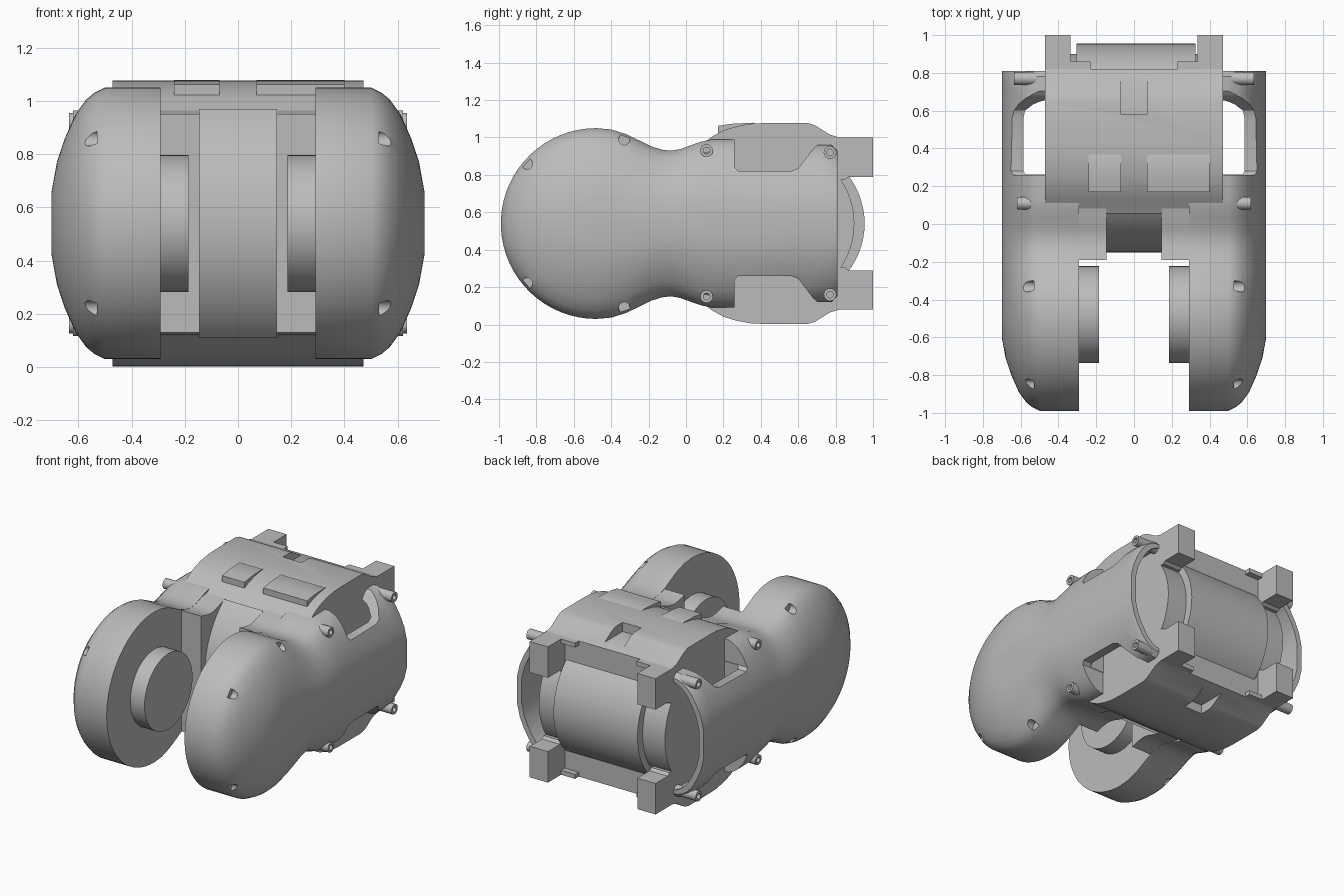
import bpy, bmesh, math
from mathutils import Vector

if "Cube" in bpy.data.objects:
    bpy.data.objects.remove(bpy.data.objects["Cube"], do_unlink=True)

ZC = 0.54       # height of the mirror plane between top and bottom
LOBE_Y = -0.48  # axis of the round front lobes
LOBE_R = 0.51

grey = bpy.data.materials.new("plain_grey")
grey.use_nodes = True
grey.diffuse_color = (0.5, 0.5, 0.5, 1)
grey.node_tree.nodes["Principled BSDF"].inputs["Base Color"].default_value = (0.5, 0.5, 0.5, 1)


def loft(name, rings):
    """Skin a list of equal-length closed rings and cap both ends."""
    bm = bmesh.new()
    loops = [[bm.verts.new(p) for p in ring] for ring in rings]
    n = len(loops[0])
    for a, b in zip(loops, loops[1:]):
        for i in range(n):
            bm.faces.new((a[i], a[(i + 1) % n], b[(i + 1) % n], b[i]))
    bm.faces.new(loops[0])
    bm.faces.new(loops[-1])
    bmesh.ops.recalc_face_normals(bm, faces=bm.faces)
    mesh = bpy.data.meshes.new(name)
    bm.to_mesh(mesh)
    bm.free()
    mesh.materials.append(grey)
    obj = bpy.data.objects.new(name, mesh)
    bpy.context.collection.objects.link(obj)
    return obj


def prism(name, outline, x0, x1):
    """Extrude a (y, z) outline along x."""
    return loft(name, [[(x, y, z) for y, z in outline] for x in (x0, x1)])


def box(name, x, y, z):
    return prism(name, [(y[0], z[0]), (y[1], z[0]), (y[1], z[1]), (y[0], z[1])], *x)


def arc(cy, r, a0, a1, n, cz=ZC):
    step = math.radians(a1 - a0) / n
    a0 = math.radians(a0)
    return [(cy + r * math.cos(a0 + i * step), cz + r * math.sin(a0 + i * step)) for i in range(n + 1)]


def disc(name, y, z, r, x0, x1, n=32):
    return prism(name, arc(y, r, 0, 360 - 360 / n, n - 1, z), x0, x1)


def flip(points):
    return [(y, 2 * ZC - z) for y, z in points]


def finish(obj, cutters=(), mirror=False):
    """Cut, mirror across x, then shade smooth with sharp corners kept."""
    for c in cutters:
        c.hide_render = True
        m = obj.modifiers.new("cut", 'BOOLEAN')
        m.operation, m.solver, m.object = 'DIFFERENCE', 'EXACT', c
    if mirror:
        m = obj.modifiers.new("mirror", 'MIRROR')
        m.use_mirror_merge = False
    dg = bpy.context.evaluated_depsgraph_get()
    mesh = bpy.data.meshes.new_from_object(obj.evaluated_get(dg))
    obj.modifiers.clear()
    obj.data = mesh
    for c in cutters:
        bpy.data.objects.remove(c, do_unlink=True)
    bpy.ops.object.select_all(action='DESELECT')
    obj.select_set(True)
    bpy.context.view_layer.objects.active = obj
    bpy.ops.object.shade_smooth_by_angle(angle=math.radians(32))


# Side shells: outline shrinking toward the outside for a domed flank
DOME = [(0.50, 0), (0.54, 0.02), (0.57, 0.045), (0.61, 0.10), (0.65, 0.19), (0.68, 0.28), (0.70, 0.39)]


def domed(name, half, x_in, dx=0.0):
    upper = [(y, ZC + h) for y, h in half]
    outline = upper + flip(upper)[::-1]
    rings = []
    for x, d in [(x_in, 0)] + DOME:
        s = 1 - d / LOBE_R
        rings.append([(x if d == 0 and x == x_in else x - dx,
                       LOBE_Y + (y - LOBE_Y) * s if y < LOBE_Y else y,
                       ZC + (z - ZC) * s) for y, z in outline])
    return loft(name, rings)


front = [(y, z - ZC) for y, z in arc(LOBE_Y, LOBE_R, 177, 90, 16)]
neck = [(-0.4, 0.503), (-0.32, 0.478), (-0.25, 0.444), (-0.19, 0.414), (-0.13, 0.395), (-0.08, 0.389),
        (-0.03, 0.398), (0.03, 0.42), (0.08, 0.437), (0.13, 0.448), (0.26, 0.45)]
shell = domed("side_shells", front + neck + [(0.70, 0.42), (0.78, 0.42), (0.81, 0.39)], 0.292)

# Hollow rear, edge notches and screw holes
hollow = domed("hollow_cutter", [(0.262, 0.37), (0.9, 0.37)], 0.2, 0.035)
notch = [(0.26, 1.2), (0.26, 0.84), (0.28, 0.82), (0.56, 0.82), (0.60, 0.835), (0.68, 0.94), (0.71, 0.965), (0.71, 1.2)]
cutters = [hollow, prism("notch_cutter", notch, 0.2, 0.8), prism("notch_cutter", flip(notch), 0.2, 0.8)]
for y, z in ((-0.85, 0.86), (-0.33, 0.99)):
    for zz in (z, 2 * ZC - z):
        cutters.append(disc("hole_cutter", y, zz, 0.03, 0.53, 0.8, 16))
finish(shell, cutters, True)

# Screw posts with recessed heads
for y, z, x in ((0.11, 0.93, 0.62), (0.77, 0.92, 0.635)):
    for zz in (z, 2 * ZC - z):
        post = disc("screw_post", y, zz, 0.034, 0.45, x, 20)
        finish(post, [disc("socket_cutter", y, zz, 0.018, x - 0.03, x + 0.1, 16)], True)

# Hubs on the inner faces of the lobes
finish(disc("hub", LOBE_Y, ZC, 0.257, 0.185, 0.30, 48), mirror=True)

# Webs joining the lobes to the body
web_top = [(-0.19, 0.95), (-0.13, 0.934), (-0.08, 0.928), (-0.03, 0.936), (0.03, 0.957), (0.2, 0.98)]
finish(prism("neck_web", web_top + flip(web_top)[::-1], 0.145, 0.30), mirror=True)

# Rounded front of the body between the webs
finish(prism("front_drum", arc(0.395, 0.545, 128, 232, 24), -0.147, 0.147))

# Central body with curved rear ends and cable slots
top = [(0.04, 0.94), (0.09, 0.968), (0.14, 1.005), (0.20, 1.038), (0.27, 1.06), (0.35, 1.074),
       (0.42, 1.077), (0.65, 1.077), (0.69, 1.065), (0.77, 1.015), (0.82, 1.0)]
body = prism("body", top + arc(0.48, 0.42, 36, -36, 16) + flip(top)[::-1], -0.472, 0.472)
finish(body, [box("slot_cutter", (-0.07, 0.07), (0.58, 1.0), (1.015, 1.2)),
              box("slot_cutter", (-0.07, 0.07), (0.58, 1.0), (-0.2, 0.065))])

# Raised pads on the top front edge
pad = [(0.17, 1.0), (0.17, 1.062), (0.24, 1.073), (0.36, 1.079), (0.40, 1.06)]
for x0, x1 in ((-0.24, -0.07), (0.07, 0.40)):
    finish(prism("top_pad", pad, x0, x1))

# Rear drum
finish(disc("rear_drum", 0.535, ZC, 0.42, -0.305, 0.325, 64))

# Rear corner brackets with thin inner tabs
bracket = [(0.78, 1.0), (1.0, 1.0), (1.0, 0.79), (0.87, 0.79), (0.85, 0.775), (0.78, 0.775)]
tab = [(0.78, 1.0), (0.86, 1.0), (0.86, 0.97), (0.78, 0.97)]
for shape in (lambda p: p, flip):
    finish(prism("corner_bracket", shape(bracket), 0.335, 0.472), mirror=True)
    finish(prism("bracket_tab", shape(tab), 0.23, 0.34), mirror=True)
